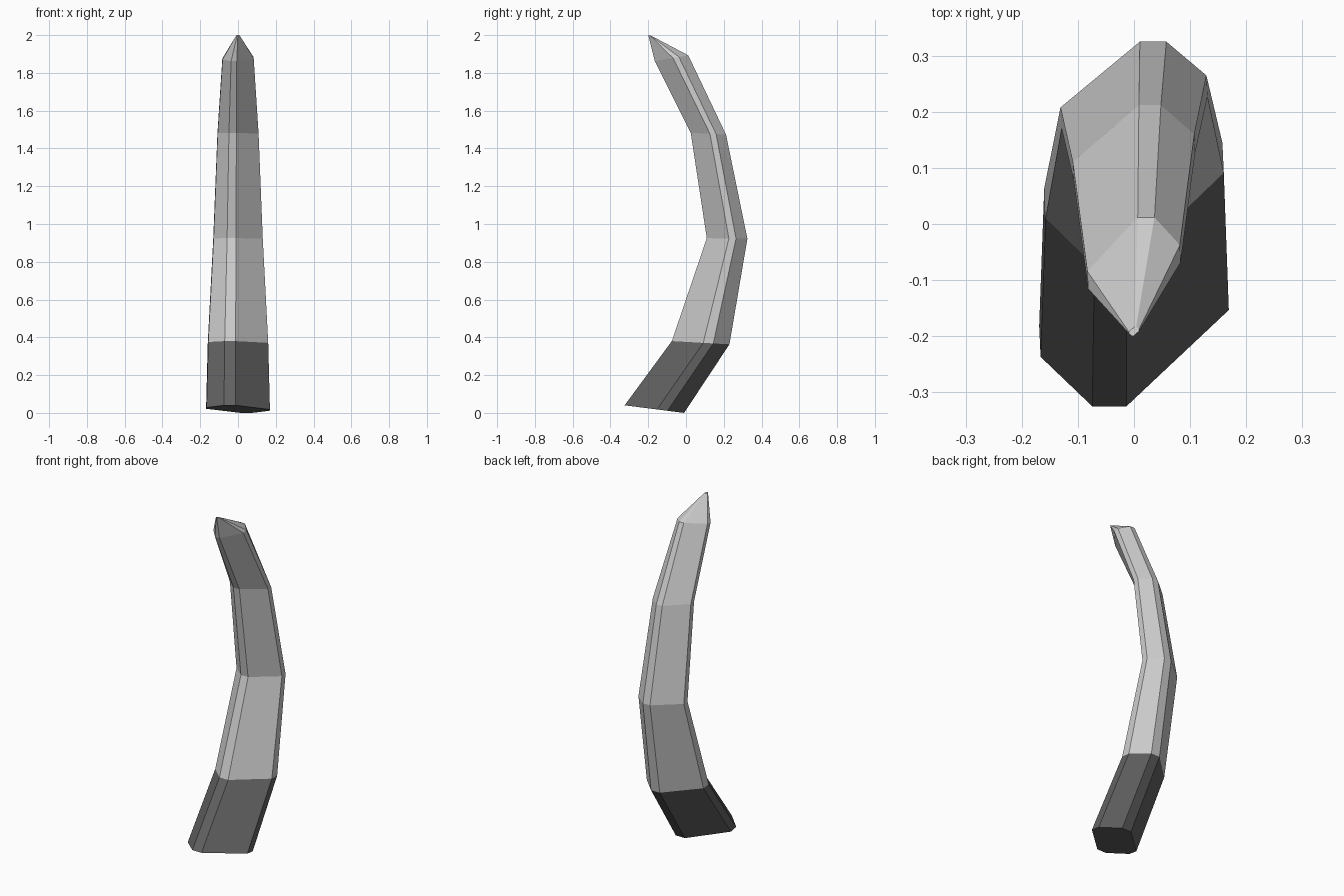
import bpy, bmesh

if "Cube" in bpy.data.objects:
    bpy.data.objects.remove(bpy.data.objects["Cube"])

# Skewed octagon cross-section (a square with trimmed corners), half, then point-mirrored
half = [(-0.44, -1), (-0.08, -1), (1, 0.09), (0.985, 0.44)]
section = half + [(-x, -y) for x, y in half]

# Rings along the curve: half width, front y, front z, back y, back z
rings = [
    (0.169, -0.325, 0.04, -0.01, 0.0),
    (0.160, -0.075, 0.38, 0.23, 0.363),
    (0.131, 0.11, 0.925, 0.325, 0.922),
    (0.109, 0.025, 1.483, 0.212, 1.473),
    (0.083, -0.165, 1.862, 0.012, 1.893),
    (0.009, -0.2, 2.0, -0.183, 1.996),
]


def material(name, value):
    mat = bpy.data.materials.new(name)
    mat.diffuse_color = (value, value, value, 1)
    mat.use_nodes = True
    mat.node_tree.nodes["Principled BSDF"].inputs["Base Color"].default_value = mat.diffuse_color
    return mat


# Horn: rings bridged into flat panels, lowest section dark
bm = bmesh.new()
loops = []
for hx, y0, z0, y1, z1 in rings:
    loop = []
    for u, v in section:
        t = (v + 1) / 2
        loop.append(bm.verts.new((u * hx, y0 + (y1 - y0) * t, z0 + (z1 - z0) * t)))
    loops.append(loop)

n = len(section)
for k, (low, high) in enumerate(zip(loops, loops[1:])):
    for i in range(n):
        j = (i + 1) % n
        face = bm.faces.new((low[i], low[j], high[j], high[i]))
        face.material_index = 1 if k == 0 else 0
bm.faces.new(loops[0][::-1]).material_index = 1
bm.faces.new(loops[-1])
bmesh.ops.recalc_face_normals(bm, faces=bm.faces)

mesh = bpy.data.meshes.new("horn")
bm.to_mesh(mesh)
bm.free()
mesh.materials.append(material("horn_grey", 0.8))
mesh.materials.append(material("base_dark", 0.12))
horn = bpy.data.objects.new("horn", mesh)
bpy.context.collection.objects.link(horn)
